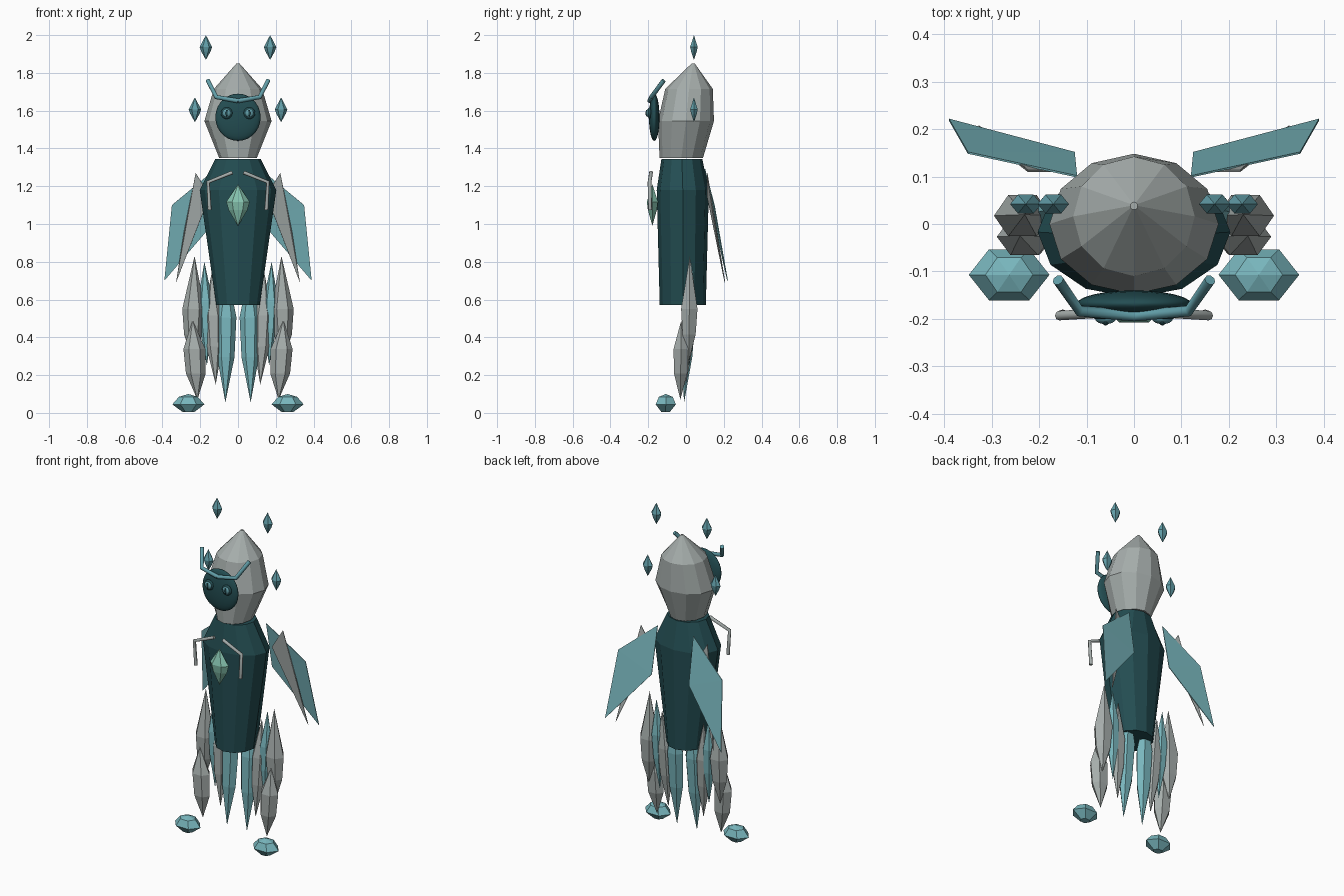
import bpy, bmesh, math
from mathutils import Vector

if "Cube" in bpy.data.objects:
    bpy.data.objects.remove(bpy.data.objects["Cube"])


def material(name, rgb):
    m = bpy.data.materials.new(name)
    m.diffuse_color = (*rgb, 1)
    m.use_nodes = True
    m.node_tree.nodes["Principled BSDF"].inputs["Base Color"].default_value = m.diffuse_color
    return m


GREY = material("shell_grey", (0.38, 0.42, 0.41))
DARK = material("dark_teal", (0.017, 0.075, 0.085))
TEAL = material("light_teal", (0.19, 0.47, 0.51))
MID = material("mid_teal", (0.12, 0.34, 0.39))
GEM = material("gem_green", (0.24, 0.55, 0.43))


def finish(name, bm, mat, smooth=False):
    bmesh.ops.recalc_face_normals(bm, faces=bm.faces)
    me = bpy.data.meshes.new(name)
    for f in bm.faces:
        f.smooth = smooth
    bm.to_mesh(me)
    bm.free()
    me.materials.append(mat)
    ob = bpy.data.objects.new(name, me)
    bpy.context.collection.objects.link(ob)
    return ob


def loft(name, rings, sides, mat, turn=0.0, smooth=False):
    """Skin elliptical rings given as (x, y, z, rx, ry); zero radius is a point."""
    bm = bmesh.new()
    loops = []
    for x, y, z, rx, ry in rings:
        if rx == 0:
            loops.append([bm.verts.new((x, y, z))])
            continue
        angles = [turn + 2 * math.pi * i / sides for i in range(sides)]
        loops.append([bm.verts.new((x + rx * math.cos(a), y + ry * math.sin(a), z)) for a in angles])
    for a, b in zip(loops, loops[1:]):
        for i in range(sides):
            j = (i + 1) % sides
            if len(a) == 1:
                bm.faces.new((a[0], b[i], b[j]))
            elif len(b) == 1:
                bm.faces.new((a[i], a[j], b[0]))
            else:
                bm.faces.new((a[i], a[j], b[j], b[i]))
    for end in (loops[0], loops[-1]):
        if len(end) > 1:
            bm.faces.new(end)
    return finish(name, bm, mat, smooth)


def crystal(name, top, bottom, rx, ry, mat, hi=0.38, lo=0.62, shrink=0.85):
    """Six-sided spindle between two points, with a faceted waist."""
    t, b = Vector(top), Vector(bottom)
    p, q = t.lerp(b, hi), t.lerp(b, lo)
    loft(name, [(*t, 0, 0), (*p, rx, ry), (*q, rx * shrink, ry * shrink), (*b, 0, 0)], 6, mat)


def ball(name, loc, radii, mat):
    bm = bmesh.new()
    bmesh.ops.create_uvsphere(bm, u_segments=24, v_segments=14, radius=1)
    bmesh.ops.scale(bm, vec=radii, verts=bm.verts)
    bmesh.ops.translate(bm, vec=loc, verts=bm.verts)
    return finish(name, bm, mat, True)


def tube(name, points, radius, mat):
    cu = bpy.data.curves.new(name, 'CURVE')
    cu.dimensions = '3D'
    cu.bevel_depth = radius
    cu.bevel_resolution = 2
    cu.use_fill_caps = True
    sp = cu.splines.new('POLY')
    sp.points.add(len(points) - 1)
    for p, co in zip(sp.points, points):
        p.co = (*co, 1)
    cu.materials.append(mat)
    ob = bpy.data.objects.new(name, cu)
    bpy.context.collection.objects.link(ob)


def plate(name, points, mat):
    bm = bmesh.new()
    vs = [bm.verts.new(p) for p in points]
    bm.faces.new((vs[0], vs[1], vs[3]))
    bm.faces.new((vs[1], vs[2], vs[3]))
    ob = finish(name, bm, mat)
    mod = ob.modifiers.new("thickness", 'SOLIDIFY')
    mod.thickness = 0.004
    mod.offset = 0


# Body and hood
loft("body", [(0, -0.017, 0.57, 0.115, 0.122),
              (0, -0.017, 1.18, 0.203, 0.138),
              (0, -0.022, 1.345, 0.12, 0.108)], 12, DARK, math.pi / 12 * 0)
loft("hood", [(0, -0.025, 1.35, 0.10, 0.115),
              (0, 0.0, 1.545, 0.178, 0.148),
              (0, 0.016, 1.715, 0.128, 0.126),
              (0, 0.038, 1.85, 0.008, 0.008)], 12, GREY)

# Face and chest gem
ball("face", (0, -0.168, 1.565), (0.12, 0.028, 0.125), DARK)
crystal("chest_gem", (0, -0.178, 1.21), (0, -0.178, 0.99), 0.062, 0.034, GEM, 0.42, 0.62, 0.8)

for side, s in (("right", 1), ("left", -1)):
    # Eyes with rim and pupil
    ball(f"{side}_eye_rim", (s * 0.06, -0.192, 1.587), (0.031, 0.012, 0.031), DARK)
    ball(f"{side}_eye", (s * 0.06, -0.199, 1.587), (0.022, 0.012, 0.022), MID)
    ball(f"{side}_pupil", (s * 0.06, -0.207, 1.587), (0.006, 0.007, 0.018), DARK)

    # Antennae and thin arms
    tube(f"{side}_antenna", [(0, -0.193, 1.652), (s * 0.115, -0.183, 1.672),
                             (s * 0.16, -0.118, 1.76)], 0.012, MID)
    tube(f"{side}_arm", [(s * 0.03, -0.185, 1.273), (s * 0.158, -0.193, 1.222),
                         (s * 0.15, -0.19, 1.075)], 0.010, GREY)

    # Wings with a grey underfeather
    plate(f"{side}_wing", [(s * 0.12, 0.10, 1.29), (s * 0.35, 0.15, 1.10),
                           (s * 0.39, 0.22, 0.70), (s * 0.125, 0.15, 1.01)], TEAL)
    plate(f"{side}_underfeather", [(s * 0.15, 0.112, 1.15), (s * 0.224, 0.112, 1.27),
                                   (s * 0.285, 0.158, 0.96), (s * 0.328, 0.206, 0.69)], GREY)

    # Floating crystals
    for label, x, z in (("upper", 0.17, 1.935), ("lower", 0.228, 1.605)):
        crystal(f"{side}_{label}_floating_crystal", (s * x, 0.042, z + 0.065),
                (s * x, 0.042, z - 0.066), 0.033, 0.023, MID, 0.48, 0.66, 0.75)

    # Leg crystals
    crystal(f"{side}_thigh", (s * 0.23, 0.02, 0.83), (s * 0.24, 0.015, 0.27),
            0.06, 0.05, GREY, 0.5, 0.74, 0.8)
    crystal(f"{side}_shin", (s * 0.24, -0.025, 0.49), (s * 0.215, -0.03, 0.07),
            0.058, 0.045, GREY, 0.36, 0.67, 0.9)
    crystal(f"{side}_outer_skirt_crystal", (s * 0.178, 0.03, 0.80), (s * 0.165, 0.015, 0.25),
            0.04, 0.035, TEAL, 0.38, 0.64)
    crystal(f"{side}_middle_skirt_crystal", (s * 0.14, 0.03, 0.74), (s * 0.118, 0.0, 0.15),
            0.05, 0.035, GREY, 0.38, 0.66)
    crystal(f"{side}_inner_skirt_crystal", (s * 0.06, 0.03, 0.76), (s * 0.067, -0.01, 0.055),
            0.054, 0.04, TEAL, 0.36, 0.66)

    # Feet
    loft(f"{side}_foot", [(s * 0.262, -0.108, 0.004, 0.03, 0.025),
                          (s * 0.263, -0.107, 0.045, 0.085, 0.062),
                          (s * 0.263, -0.107, 0.085, 0.05, 0.042),
                          (s * 0.263, -0.107, 0.10, 0, 0)], 6, TEAL)
